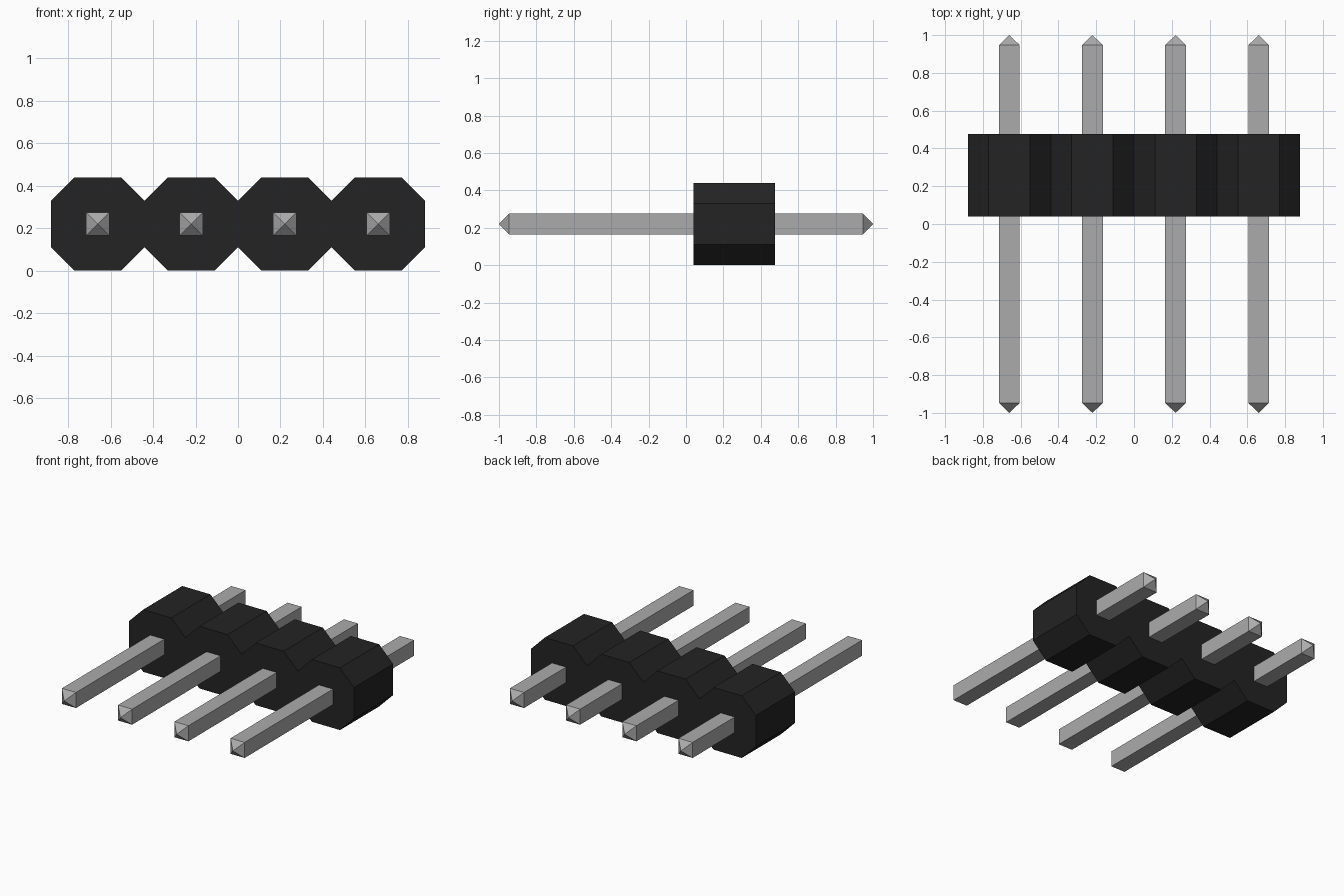
import bpy
import bmesh

cube = bpy.data.objects.get("Cube")
if cube:
    bpy.data.objects.remove(cube, do_unlink=True)

COUNT, PITCH = 4, 0.44
CHAMFER = PITCH / 4
BODY_FRONT, BODY_BACK = 0.04, 0.477
PIN_HALF, PIN_SHOULDER, PIN_END = 0.055, 0.947, 1.0
CENTRES = [(i - (COUNT - 1) / 2) * PITCH for i in range(COUNT)]


def material(name, value, rough):
    mat = bpy.data.materials.new(name)
    mat.use_nodes = True
    colour = (value, value, value, 1)
    mat.diffuse_color = colour
    bsdf = next(n for n in mat.node_tree.nodes if n.type == 'BSDF_PRINCIPLED')
    bsdf.inputs["Base Color"].default_value = colour
    bsdf.inputs["Roughness"].default_value = rough
    return mat


def make_object(name, bm, mat):
    bmesh.ops.recalc_face_normals(bm, faces=bm.faces)
    mesh = bpy.data.meshes.new(name)
    bm.to_mesh(mesh)
    bm.free()
    mesh.materials.append(mat)
    obj = bpy.data.objects.new(name, mesh)
    bpy.context.collection.objects.link(obj)
    return obj


black = material("black plastic", 0.017, 0.6)
metal = material("grey metal", 0.41, 0.5)

# Housing: a row of joined octagons, extruded from front to back
h = PITCH / 2
upper = [(-COUNT * h, PITCH - CHAMFER)]
for cx in CENTRES:
    upper += [(cx - h + CHAMFER, PITCH), (cx + h - CHAMFER, PITCH),
              (cx + h, PITCH - CHAMFER)]
outline = upper + [(x, PITCH - z) for x, z in reversed(upper)]
bm = bmesh.new()
face = bm.faces.new([bm.verts.new((x, BODY_FRONT, z)) for x, z in outline])
side = bmesh.ops.extrude_face_region(bm, geom=[face], use_keep_orig=True)
moved = [v for v in side["geom"] if isinstance(v, bmesh.types.BMVert)]
bmesh.ops.translate(bm, verts=moved, vec=(0, BODY_BACK - BODY_FRONT, 0))
make_object("housing", bm, black)

# Pins: square bars with a pyramid point at each end
for n, cx in enumerate(CENTRES, 1):
    bm = bmesh.new()
    rings = [[bm.verts.new((sx * PIN_HALF, y, sz * PIN_HALF))
              for sx, sz in ((-1, -1), (1, -1), (1, 1), (-1, 1))]
             for y in (-PIN_SHOULDER, PIN_SHOULDER)]
    tips = [bm.verts.new((0, y, 0)) for y in (-PIN_END, PIN_END)]
    for i in range(4):
        j = (i + 1) % 4
        bm.faces.new((rings[0][i], rings[0][j], rings[1][j], rings[1][i]))
        for ring, tip in zip(rings, tips):
            bm.faces.new((ring[i], ring[j], tip))
    pin = make_object(f"pin_{n}", bm, metal)
    pin.location = (cx, 0, PITCH / 2)
